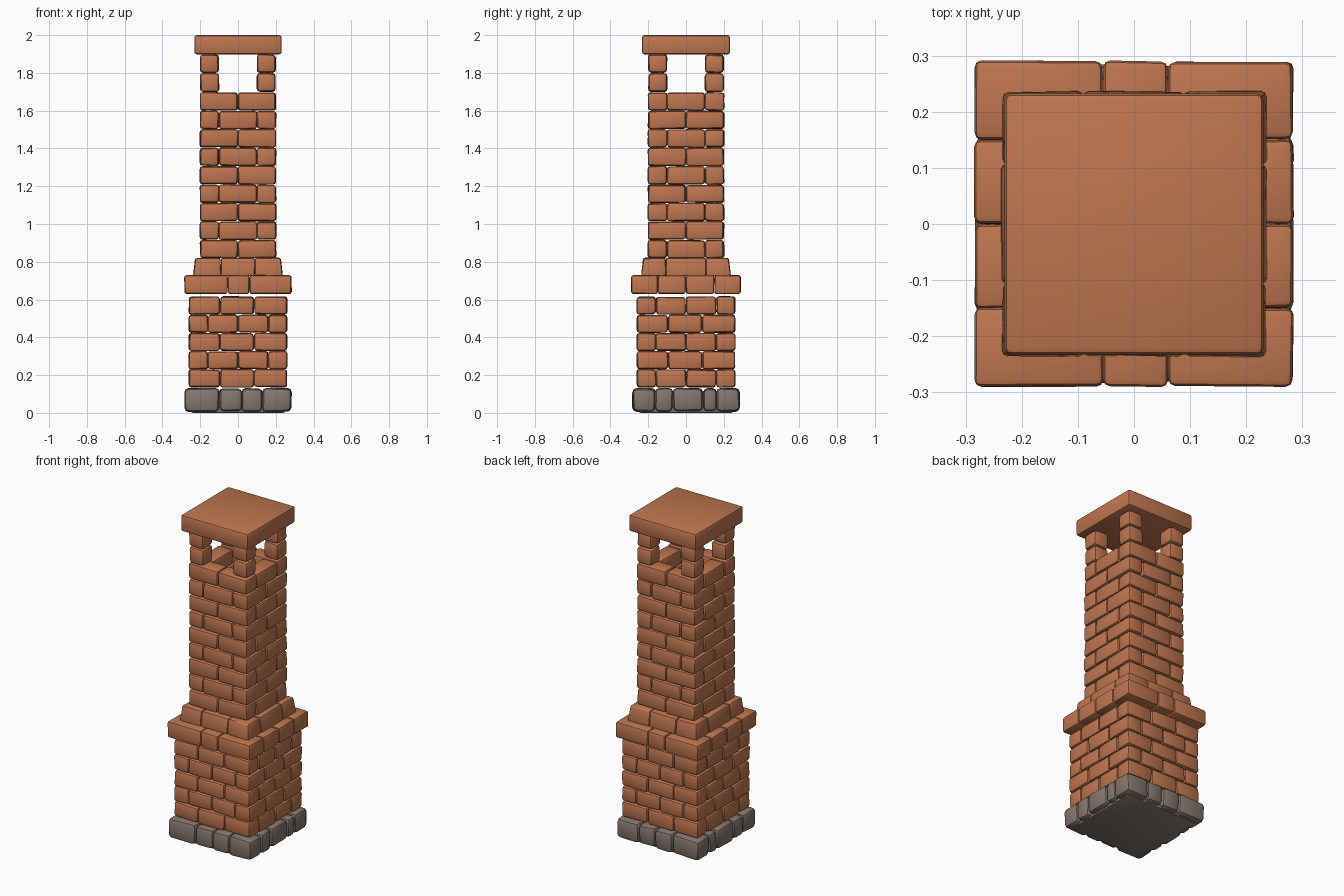
import bpy, bmesh, math, random
from mathutils import Vector

if "Cube" in bpy.data.objects:
    bpy.data.objects.remove(bpy.data.objects["Cube"])

random.seed(4)


def material(name, rgb):
    m = bpy.data.materials.new(name)
    m.diffuse_color = (*rgb, 1)
    m.use_nodes = True
    m.node_tree.nodes["Principled BSDF"].inputs["Base Color"].default_value = m.diffuse_color
    return m


BRICK = material("terracotta brick", (0.52, 0.18, 0.08))
STONE = material("grey stone", (0.235, 0.185, 0.155))


def block(bm, lo, hi, bevel=0.014, jitter=0.003, taper=0.0):
    """One worn block: a slightly uneven box with rounded edges."""
    part = bmesh.new()
    bmesh.ops.create_cube(part, size=1)
    for v in part.verts:
        top = v.co.z > 0
        p = Vector([lo[i] if v.co[i] < 0 else hi[i] for i in range(3)])
        if top and taper:
            # lean outer faces toward the middle
            for i in range(2):
                if abs(p[i]) > 0.2:
                    p[i] -= math.copysign(taper, p[i])
        v.co = p + Vector([random.uniform(-jitter, jitter) for _ in range(3)])
    bmesh.ops.bevel(part, geom=part.edges[:], offset=bevel, segments=2,
                    profile=0.5, affect='EDGES', clamp_overlap=True)
    me = bpy.data.meshes.new("tmp")
    part.to_mesh(me)
    part.free()
    bm.from_mesh(me)
    bpy.data.meshes.remove(me)


def course(bm, hx, hy, t, z0, z1, front_joints, side_joints, front_owns, **kw):
    """A hollow square ring of blocks; one pair of walls owns the corners."""
    ex = hx if front_owns else hx - t
    ey = hy - t if front_owns else hy
    g = 0.001
    for s in (-1, 1):
        cuts = [-ex] + front_joints + [ex]
        ya, yb = sorted((s * hy, s * (hy - t)))
        for a, b in zip(cuts, cuts[1:]):
            block(bm, (a + g, ya, z0), (b - g, yb, z1), **kw)
        cuts = [-ey] + side_joints + [ey]
        xa, xb = sorted((s * hx, s * (hx - t)))
        for a, b in zip(cuts, cuts[1:]):
            block(bm, (xa, a + g, z0), (xb, b - g, z1), **kw)


def finish(bm, name, mat):
    me = bpy.data.meshes.new(name)
    bm.to_mesh(me)
    bm.free()
    me.materials.append(mat)
    ob = bpy.data.objects.new(name, me)
    bpy.context.collection.objects.link(ob)
    bpy.ops.object.select_all(action='DESELECT')
    ob.select_set(True)
    bpy.context.view_layer.objects.active = ob
    bpy.ops.object.shade_smooth_by_angle(angle=math.radians(40))
    return ob


# stone footing: ring of stones around a solid slab
bm = bmesh.new()
course(bm, 0.282, 0.282, 0.12, 0.008, 0.13, [-0.1, 0.02, 0.13], [-0.07, 0.09],
       True, bevel=0.022, jitter=0.004)
block(bm, (-0.25, -0.25, 0.0), (0.25, 0.25, 0.115), bevel=0.01, jitter=0)
finish(bm, "stone_footing", STONE)

# wide lower shaft, five courses
bm = bmesh.new()
for i in range(5):
    z = 0.136 + i * 0.0965
    own = i % 2 == 0
    long, short = [-0.095, 0.085], [0.0]
    course(bm, 0.26, 0.26, 0.1, z, z + 0.093, long if own else short,
           short if own else long, own)
finish(bm, "lower_shaft", BRICK)

# projecting band
bm = bmesh.new()
course(bm, 0.284, 0.29, 0.14, 0.63, 0.728, [-0.055, 0.06], [0.0], True,
       bevel=0.012, jitter=0.002)
finish(bm, "projecting_band", BRICK)

# leaning shoulder course
bm = bmesh.new()
course(bm, 0.237, 0.237, 0.13, 0.725, 0.82, [-0.09, 0.09], [], True,
       taper=0.011, bevel=0.01, jitter=0.002)
finish(bm, "shoulder_course", BRICK)

# narrow upper shaft, nine courses
bm = bmesh.new()
for i in range(9):
    z = 0.82 + i * 0.0977
    own = i % 2 == 0
    course(bm, 0.201, 0.201, 0.1, z, z + 0.0945, [0.0] if own else [],
           [] if own else [0.0], own)
finish(bm, "upper_shaft", BRICK)

# four corner posts around the smoke openings
bm = bmesh.new()
for sx in (-1, 1):
    for sy in (-1, 1):
        for z in (1.7, 1.8):
            x = sorted((sx * 0.1, sx * 0.2))
            y = sorted((sy * 0.1, sy * 0.2))
            block(bm, (x[0], y[0], z), (x[1], y[1], z + 0.098), bevel=0.017)
finish(bm, "corner_posts", BRICK)

# cap slab
bm = bmesh.new()
block(bm, (-0.231, -0.233, 1.898), (0.231, 0.233, 2.0), bevel=0.013, jitter=0)
finish(bm, "cap_slab", BRICK)
